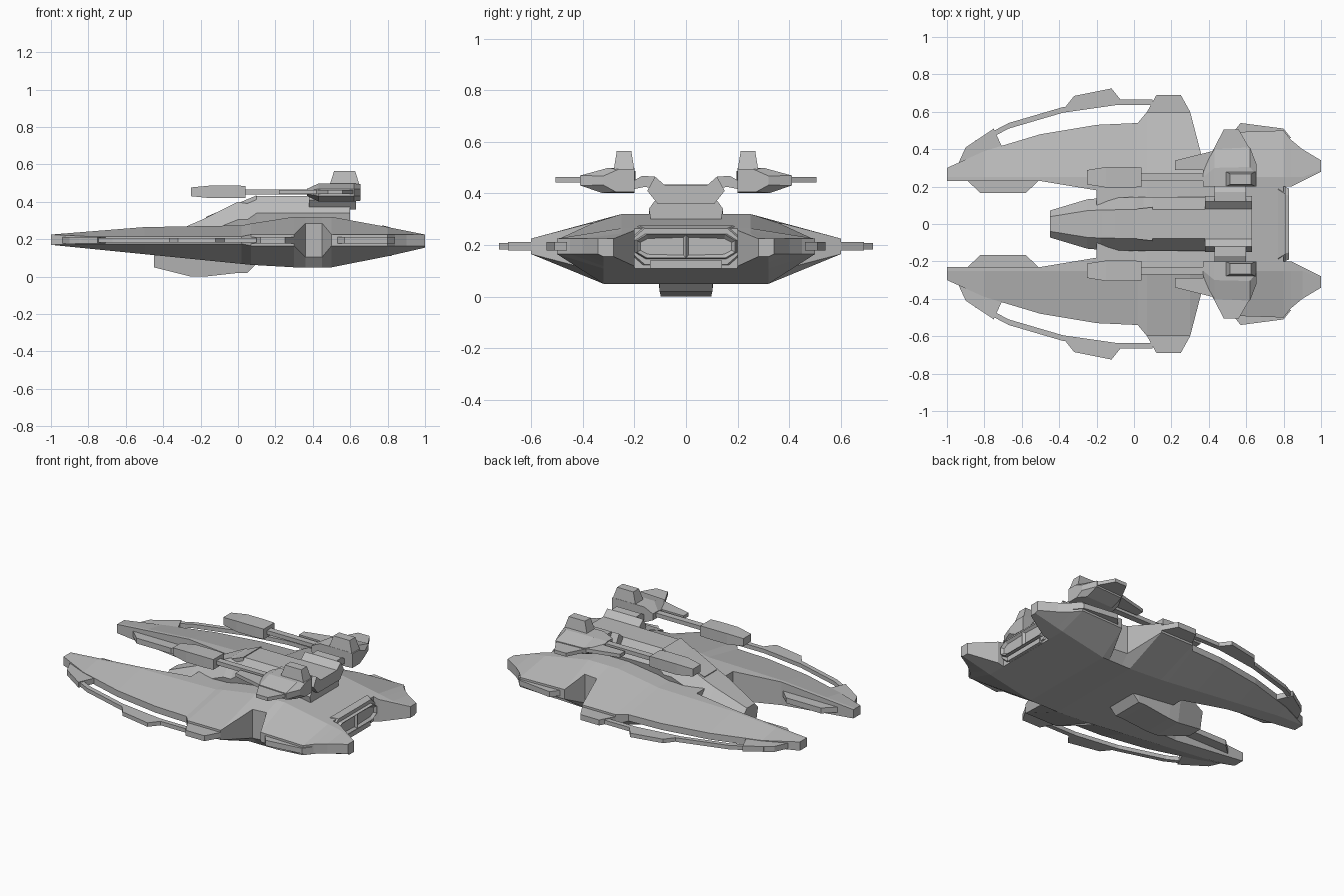
import bpy, bmesh

cube = bpy.data.objects.get("Cube")
if cube:
    bpy.data.objects.remove(cube, do_unlink=True)

GREY = (0.5, 0.5, 0.5, 1)
hull_grey = bpy.data.materials.new("hull grey")
hull_grey.use_nodes = True
hull_grey.diffuse_color = GREY
hull_grey.node_tree.nodes["Principled BSDF"].inputs["Base Color"].default_value = GREY

EDGE = .195      # height of the thin outer edge of the hull


def loft(name, rings, inset=0):
    """Skin rings of points, drop centre-plane faces, mirror across y."""
    bm = bmesh.new()
    loops = [[bm.verts.new(point) for point in ring] for ring in rings]
    for near, far in zip(loops, loops[1:]):
        for i in range(len(near)):
            bm.faces.new((near[i - 1], near[i], far[i], far[i - 1]))
    bm.faces.new(loops[0])
    end = bm.faces.new(loops[-1])
    bmesh.ops.recalc_face_normals(bm, faces=bm.faces)
    if inset:
        bmesh.ops.inset_region(bm, faces=[end], thickness=inset, depth=0)
        bmesh.ops.translate(bm, verts=end.verts, vec=(-inset, 0, 0))
    centre = [f for f in bm.faces if all(abs(v.co.y) < .001 for v in f.verts)]
    bmesh.ops.delete(bm, geom=centre, context='FACES')
    mesh = bpy.data.meshes.new(name)
    bm.to_mesh(mesh)
    bm.free()
    mesh.materials.append(hull_grey)
    part = bpy.data.objects.new(name, mesh)
    bpy.context.collection.objects.link(part)
    mirror = part.modifiers.new("mirror", 'MIRROR')
    mirror.use_axis = (False, True, False)
    return part


def plate(name, outline, height, thickness):
    """Flat slab with a plan outline, centred on a height."""
    half = thickness / 2
    return loft(name, [[(x, y, z) for x, y in outline] for z in (height - half, height + half)])


def trapezoid(name, start, end, depth, taper, thickness=.034):
    """Edge fitting: a base line whose far side is pushed out in y and shortened."""
    (x0, y0), (x1, y1) = start, end
    far = [(x1 - taper, y1 + depth), (x0 + taper, y0 + depth)]
    return plate(name, [start, end] + far, EDGE, thickness)


def block(name, x, y, z, front=1, back=1, top=1):
    """Box along x whose front, back or top can be narrowed."""
    yc, zc = sum(y) / 2, sum(z) / 2
    length = x[1] - x[0]
    rings = []
    for t, scale in ((0, front), (.35, 1), (.8, 1), (1, back)):
        ring = []
        for cy, cz in ((y[0], z[0]), (y[1], z[0]), (y[1], z[1]), (y[0], z[1])):
            narrow = top if cz > zc else 1
            px = x[0] + length * (.5 + (t - .5) * narrow)
            ring.append((px, yc + (cy - yc) * scale * narrow, zc + (cz - zc) * scale))
        rings.append(ring)
    return loft(name, rings)


# Main hull: deck and belly are sloping planes clipped against each other
def deck(x):
    return min(.32, .225 + .2 * (1 - x), .27 + .2 * max(x, 0), .225 + .08 * (1 + x))


def belly(x):
    return max(.05, .17 - .1 * (1 + x), .155 - .23 * (1 - x))


def hull(name, stations):
    """Each station gives x, inner y, outer y and half the edge thickness."""
    rings = []
    for x, inner, outer, half in stations:
        low, high = belly(x), deck(x)
        rim_low, rim_high = max(low, EDGE - half), min(high, EDGE + half)
        shoulder, chine = max(inner + .01, .25), min(.32, outer)
        rings.append([(x, inner, low), (x, chine, low), (x, outer, rim_low),
                      (x, outer, rim_high), (x, shoulder, high), (x, inner, high)])
    return loft(name, rings)


THIN, THICK, NECK = .02, .03, .09
hull("forward_prong", [(-1, .23, .3, THICK), (-.8, .23, .39, THIN),
                       (-.5, .23, .48, THIN), (-.2, .18, .53, THIN)])
hull("main_hull", [(-.2, 0, .53, THIN), (.02, 0, .54, THIN), (.07, 0, .6, THICK),
                   (.3, 0, .6, THICK), (.36, 0, .37, NECK), (.45, 0, .36, NECK),
                   (.5, 0, .49, THICK), (.8, 0, .5, THICK)])
hull("tail_prong", [(.8, .2, .5, THICK), (.84, .2, .45, THICK),
                    (.9, .23, .4, THICK), (1, .28, .34, THICK)])


# Engine recess at the tail
def slot(x, width, height):
    """Half of a slot section with cut corners, starting on the centre plane."""
    corners = [(0, -1), (.8, -1), (1, -.5), (1, .5), (.8, 1), (0, 1)]
    return [(x, width * across, EDGE + height * up) for across, up in corners]


loft("engine_frame", [slot(.77, .23, .08), slot(.81, .2, .07)])
loft("engine_block", [slot(.8, .2, .05), slot(.83, .19, .045)], inset=.015)
block("engine_lower_lip", x=(.78, .82), y=(0, .14), z=(.11, .14))

# Outer edge fittings: swept side rail, its bulge and its mounts
RAIL = [(-.85, .43), (-.67, .525), (-.38, .61), (-.1, .65), (.1, .65)]
HALF_RAIL = .015
plate("side_rail", [(x, y + HALF_RAIL) for x, y in RAIL]
      + [(x, y - HALF_RAIL) for x, y in reversed(RAIL)], EDGE, thickness=.025)
trapezoid("rail_bulge", start=(-.38, .61), end=(-.06, .65), depth=.075, taper=.06, thickness=.025)
trapezoid("rail_front_mount", start=(-.95, .3), end=(-.7, .4), depth=.11, taper=.05)
trapezoid("rail_rear_mount", start=(.07, .6), end=(.3, .6), depth=.09, taper=.05)
trapezoid("inner_prong_plate", start=(-.9, .24), end=(-.5, .24), depth=-.075, taper=.08)
trapezoid("tail_side_plate", start=(.53, .49), end=(.84, .46), depth=.05, taper=.04)

# Central body from the lower nose to the upper spine: x, bottom, top, half width
body = []
for x, low, high, width in ((-.45, .05, .19, .06), (-.25, 0, .28, .11), (-.18, 0, .31, .115),
                            (0, .02, .4, .12), (.05, .02, .4, .12), (.1, .07, .43, .12),
                            (.6, .07, .43, .12)):
    section = [(0, 0), (.85, 0), (1, .4), (1.2, .75), (.65, 1), (0, 1)]
    body.append([(x, width * across, low + (high - low) * up) for across, up in section])
loft("central_body", body)
loft("canopy_ridge", [[(x, 0, high - .03), (x, width, high - .03), (x, width, high), (x, 0, high)]
                      for x, high, width in ((-.17, .32, .06), (.1, .435, .09))])

# Saddle across the spine and bent arms that carry the guns
saddle = [(0, .36), (.11, .36), (.15, .41), (.12, .465), (.08, .43), (0, .43)]
arm = [(.12, .42), (.16, .425), (.21, .415), (.21, .445), (.17, .468), (.12, .465)]
loft("gun_saddle", [[(x, y, z) for y, z in saddle] for x in (.38, .63)])
loft("gun_arm", [[(x, y, z) for y, z in arm] for x in (.43, .6)])

# Guns: faceted body with narrowed ends, winglet, rod, barrel and fin
casing = [(-1, -1), (.2, -1), (1, -.4), (1, .4), (0, 1), (-1, 1)]
loft("gun_body", [[(x, .2 + width * (1 + across), .45 + height * up) for across, up in casing]
                  for x, width, height in ((.37, .05, .02), (.43, .1, .048),
                                           (.62, .105, .048), (.655, .06, .044))])
plate("gun_winglet", [(.22, .29), (.22, .34), (.42, .39), (.48, .505), (.56, .505), (.62, .4),
                      (.62, .25), (.37, .25), (.37, .29)], height=.453, thickness=.022)
block("gun_rod", x=(0, .4), y=(.23, .27), z=(.44, .465))
block("gun_barrel", x=(-.25, .04), y=(.195, .305), z=(.42, .487), front=.7, back=.95)
block("gun_fin", x=(.49, .65), y=(.2, .28), z=(.49, .565), top=.7)
